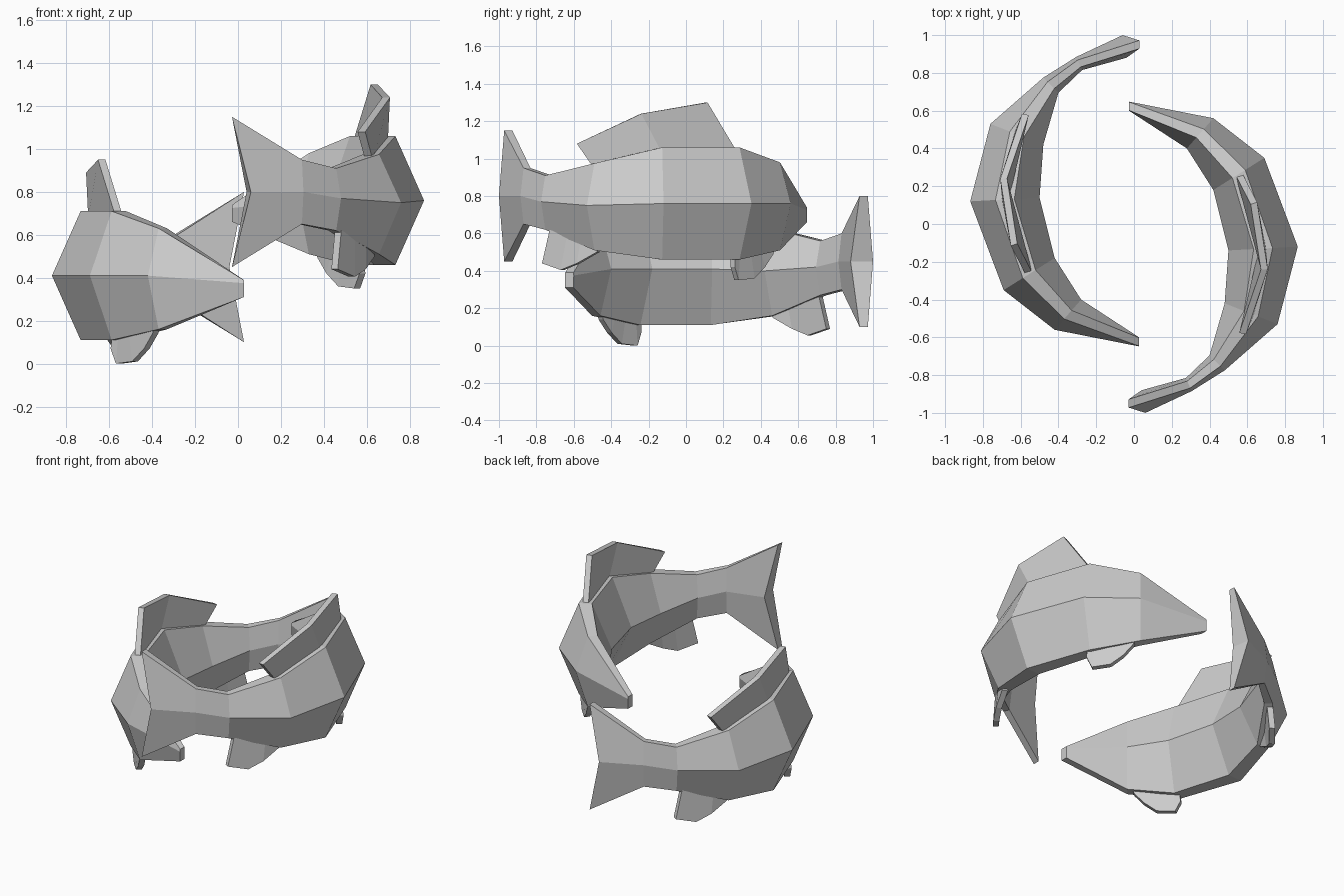
import bpy, bmesh, math
from mathutils import Vector, Matrix

if "Cube" in bpy.data.objects:
    bpy.data.objects.remove(bpy.data.objects["Cube"])

# Body stations, nose to tail: outer flank xy, inner flank xy, ridge half-width, z top / middle / bottom
STATIONS = [
    ((-.027, .648), (-.027, .60), .022, .74, .725, .66),
    ((.42, .56), (.28, .40), .03, .98, .76, .51),
    ((.69, .35), (.42, .18), .04, 1.06, .76, .46),
    ((.867, -.12), (.50, -.14), .05, 1.06, .76, .46),
    ((.76, -.53), (.48, -.42), .04, .975, .75, .51),
    ((.48, -.775), (.40, -.695), .025, .91, .77, .62),
    ((.305, -.885), (.275, -.815), .02, .95, .80, .65),
    ((.06, -1.0), (.04, -.88), .022, 1.15, .80, .45),
]

# Fins as columns of (root, tip) centre points following the curved body
FINS = {
    "dorsal_fin": [((.61, -.49, .95), (.575, -.58, 1.08)),
                   ((.68, -.13, 1.03), (.69, -.24, 1.24)),
                   ((.555, .265, 1.04), (.635, .11, 1.30))],
    "pectoral_fin": [((.37, .465, .53), (.385, .455, .49)),
                     ((.45, .38, .53), (.425, .41, .42)),
                     ((.50, .33, .53), (.48, .355, .36)),
                     ((.54, .28, .53), (.555, .27, .35)),
                     ((.565, .25, .53), (.58, .25, .42))],
    "rear_fin": [((.47, -.71, .66), (.45, -.76, .44)),
                 ((.53, -.62, .62), (.53, -.66, .405)),
                 ((.58, -.55, .59), (.58, -.575, .44)),
                 ((.62, -.46, .55), (.62, -.47, .50))],
}


def loft(name, rings):
    """Skin a row of equal rings; caps are split into quads top to bottom."""
    bm = bmesh.new()
    vs = [[bm.verts.new(p) for p in r] for r in rings]
    n = len(rings[0])
    for a, b in zip(vs, vs[1:]):
        for i in range(n):
            j = (i + 1) % n
            bm.faces.new((a[i], a[j], b[j], b[i]))
    for r in (vs[0], vs[-1]):
        for i in range(n // 2 - 1):
            bm.faces.new((r[i], r[i + 1], r[n - 2 - i], r[n - 1 - i]))
    bmesh.ops.recalc_face_normals(bm, faces=bm.faces)
    me = bpy.data.meshes.new(name)
    bm.to_mesh(me)
    bm.free()
    ob = bpy.data.objects.new(name, me)
    bpy.context.collection.objects.link(ob)
    return ob


def body_rings():
    rings = []
    for k, (o, i, w, zt, zm, zb) in enumerate(STATIONS):
        o, i = Vector(o), Vector(i)
        c, side = (o + i) / 2, (o - i).normalized() * w
        if k == len(STATIONS) - 1:      # forked tail tips reach past the notch
            c = Vector((-.028, -.95))
            side = Vector((0, -w))
        a, b = c + side, c - side
        rings.append([(*a, zt), (*o, zm), (*a, zb), (*b, zb), (*i, zm), (*b, zt)])
    return rings


def fin_rings(cols, t=.018):
    rings = []
    for k, (root, tip) in enumerate(cols):
        d = Vector(cols[min(k + 1, len(cols) - 1)][0]) - Vector(cols[max(k - 1, 0)][0])
        n = Vector((d.y, -d.x, 0)).normalized() * t
        r, p = Vector(root), Vector(tip)
        rings.append([r + n, p + n, p - n, r - n])
    return rings


# Two identical fish circling each other; the left one swims lower
PLACES = {"right": Matrix.Identity(4),
          "left": Matrix.Translation((0, 0, -.35)) @ Matrix.Rotation(math.pi, 4, 'Z')}
for side, place in PLACES.items():
    parts = [loft(side + "_fish_body", body_rings())]
    parts += [loft(f"{side}_fish_{n}", fin_rings(c)) for n, c in FINS.items()]
    for ob in parts:
        ob.matrix_world = place
